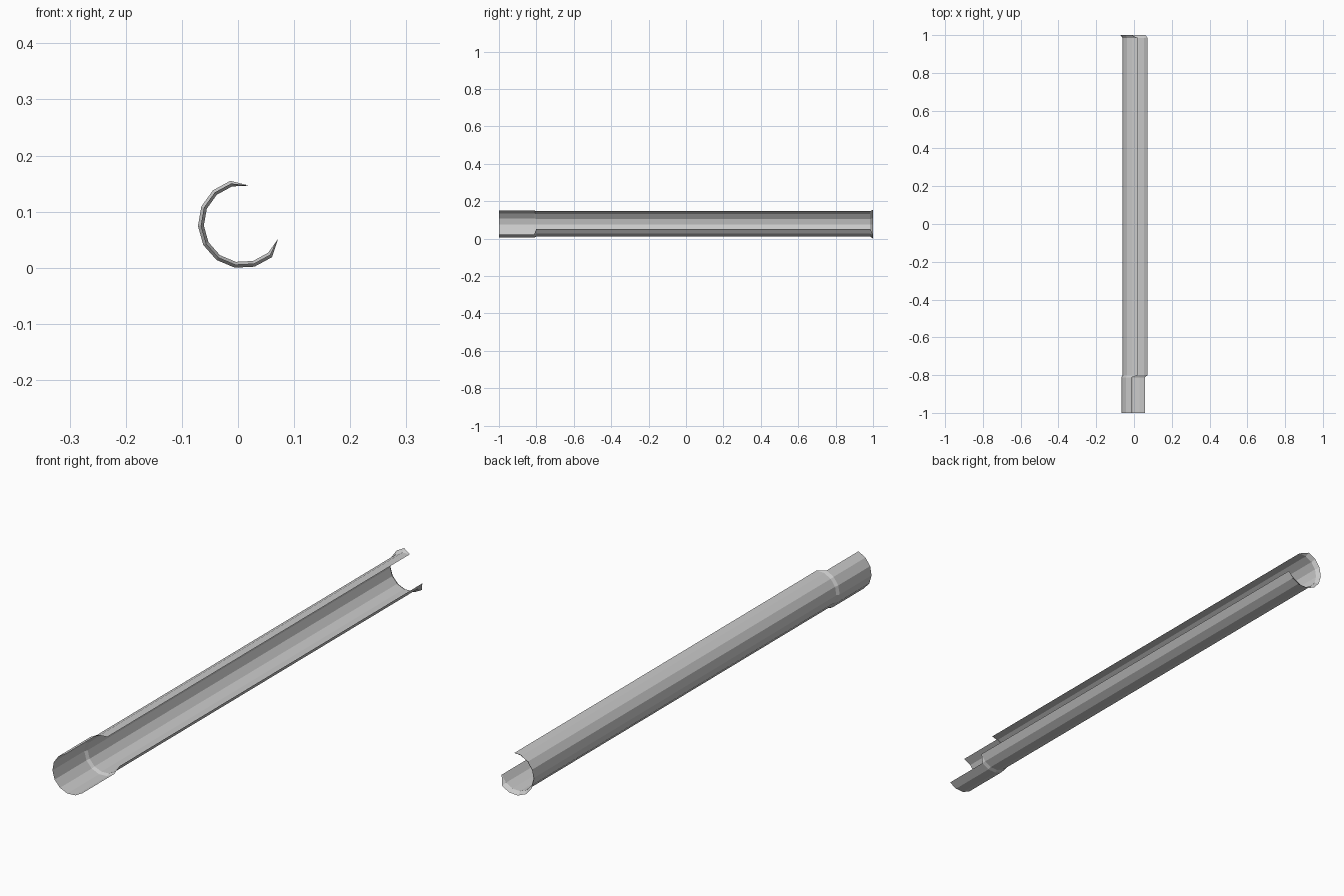
import bpy, bmesh
from math import cos, sin, radians

if "Cube" in bpy.data.objects:
    bpy.data.objects.remove(bpy.data.objects["Cube"])

SIDES = 14            # the trough is an open part of a 14-sided tube
CX, CZ = 0.008, 0.0785
START = 80
BODY_R, SOCKET_R, LIP_R = 0.069, 0.0745, 0.0795


def arc(bm, radius, y, first, last):
    """Row of vertices on the tube, keyed by corner number."""
    row = {}
    for k in range(first, last + 1):
        a = radians(START + k * 360 / SIDES)
        row[k] = bm.verts.new((CX + radius * cos(a), y, CZ + radius * sin(a)))
    return row


def bridge(bm, a, b):
    """Join two rows; where b is shorter, taper to a triangle."""
    for k in range(min(a), max(a)):
        quad = [a[k], a[k + 1], b.get(k + 1), b.get(k)]
        bm.faces.new([v for v in quad if v])


bm = bmesh.new()
# long trough body
back = arc(bm, BODY_R, 0.985, 0, 10)
front = arc(bm, BODY_R, -0.80, 0, 10)
bridge(bm, back, front)
# flared lip at the back end
bridge(bm, back, arc(bm, LIP_R, 1.0, 1, 9))
# stepped, wider and shorter socket at the front end
step = arc(bm, SOCKET_R, -0.812, 1, 9)
bridge(bm, front, step)
bridge(bm, step, arc(bm, SOCKET_R, -1.0, 1, 9))
bmesh.ops.recalc_face_normals(bm, faces=bm.faces)

mesh = bpy.data.meshes.new("gutter_trough")
bm.to_mesh(mesh)
bm.free()
bpy.context.collection.objects.link(bpy.data.objects.new("gutter_trough", mesh))
